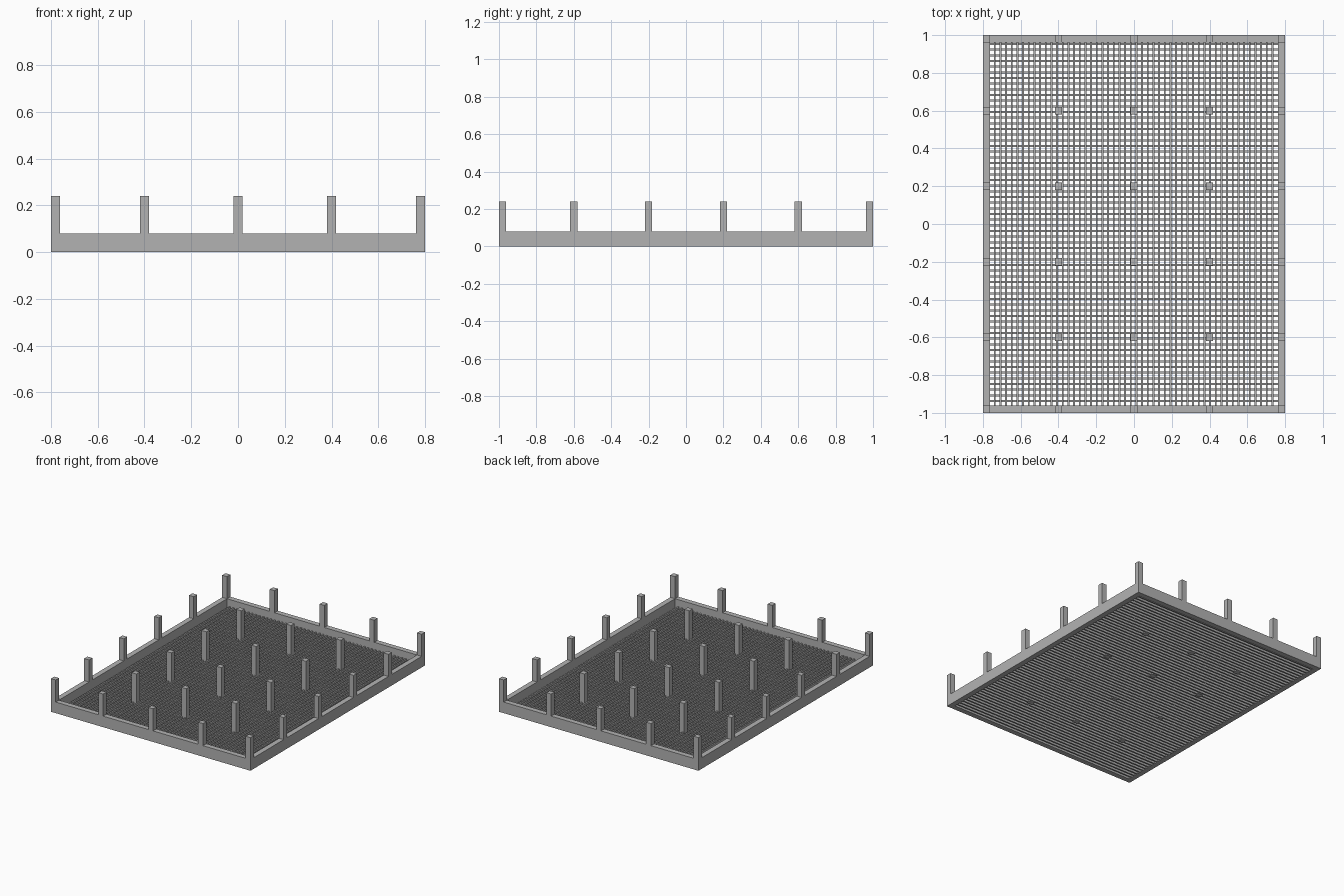
import bpy
import bmesh
from mathutils import Matrix, Vector

cube = bpy.data.objects.get("Cube")
if cube:
    bpy.data.objects.remove(cube, do_unlink=True)

HALF_X, HALF_Y = 0.8, 1.0      # outer half sizes
WALL, RIM = 0.038, 0.08        # wall thickness and rim height
POST_TOP = 0.24
PITCH, BAR, LAYER = 0.03, 0.01, 0.015
IN_X, IN_Y = HALF_X - WALL, HALF_Y - WALL

grey = bpy.data.materials.new("plain_grey")
grey.use_nodes = True
colour = (0.45, 0.45, 0.45, 1)
grey.diffuse_color = colour
grey.node_tree.nodes["Principled BSDF"].inputs["Base Color"].default_value = colour


def add_box(bm, low, high):
    low, high = Vector(low), Vector(high)
    matrix = Matrix.Translation((low + high) / 2) @ Matrix.Diagonal((*(high - low), 1))
    bmesh.ops.create_cube(bm, size=1, matrix=matrix)


def make_object(name, bm):
    mesh = bpy.data.meshes.new(name)
    bm.to_mesh(mesh)
    bm.free()
    mesh.materials.append(grey)
    obj = bpy.data.objects.new(name, mesh)
    bpy.context.collection.objects.link(obj)
    return obj


def steps(half):
    """Bar start positions across the opening, one gap in from the wall."""
    count = int((2 * half - BAR) / PITCH)
    return [-half + PITCH * (i + 1) - BAR for i in range(count + 1)
            if -half + PITCH * (i + 1) <= half]


# Rim: an open rectangular frame
bm = bmesh.new()
rings = []
for x, y in ((HALF_X, HALF_Y), (IN_X, IN_Y)):
    for z in (0, RIM):
        rings.append([bm.verts.new((sx * x, sy * y, z))
                      for sx, sy in ((-1, -1), (1, -1), (1, 1), (-1, 1))])
outer_low, outer_high, inner_low, inner_high = rings
for a, b in ((outer_low, outer_high), (outer_high, inner_high),
             (inner_high, inner_low), (inner_low, outer_low)):
    for i in range(4):
        j = (i + 1) % 4
        bm.faces.new((a[i], a[j], b[j], b[i]))
bmesh.ops.recalc_face_normals(bm, faces=bm.faces)
make_object("rim_frame", bm)

# Mesh floor: lower bars run across, upper bars run lengthwise
bm = bmesh.new()
for y in steps(IN_Y):
    add_box(bm, (-IN_X, y, 0), (IN_X, y + BAR, LAYER))
make_object("lower_floor_bars", bm)

bm = bmesh.new()
for x in steps(IN_X):
    add_box(bm, (x, -IN_Y, LAYER), (x + BAR, IN_Y, 2 * LAYER))
make_object("upper_floor_bars", bm)

# Posts: on the rim around the edge, down to the floor inside
edge_x, edge_y = HALF_X - WALL / 2, HALF_Y - WALL / 2
post_xs = (-edge_x, -0.4, 0, 0.4, edge_x)
post_ys = (-edge_y, -0.6, -0.2, 0.2, 0.6, edge_y)
rim_posts, floor_posts = bmesh.new(), bmesh.new()
r = WALL / 2
for x in post_xs:
    for y in post_ys:
        on_rim = abs(x) == edge_x or abs(y) == edge_y
        add_box(rim_posts if on_rim else floor_posts,
                (x - r, y - r, RIM if on_rim else 0), (x + r, y + r, POST_TOP))
make_object("rim_posts", rim_posts)
make_object("floor_posts", floor_posts)
